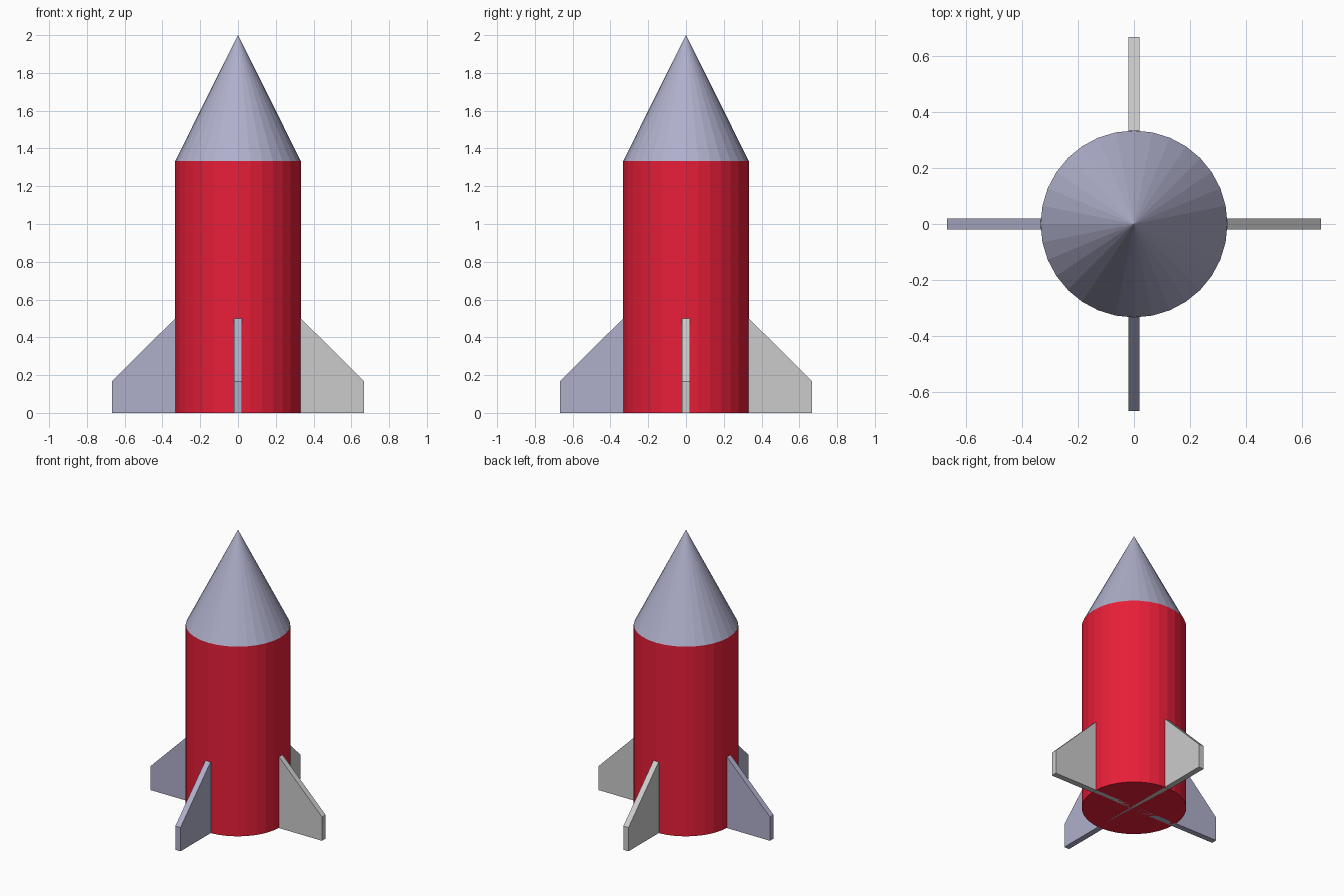
import bpy
import math

if "Cube" in bpy.data.objects:
    bpy.data.objects.remove(bpy.data.objects["Cube"])

R, SIDES = 0.333, 32
BODY_H, TOTAL_H = 1.333, 2.0
FIN_THICK = 0.04


def material(name, rgb):
    mat = bpy.data.materials.new(name)
    mat.diffuse_color = (*rgb, 1.0)
    mat.use_nodes = True
    mat.node_tree.nodes["Principled BSDF"].inputs["Base Color"].default_value = mat.diffuse_color
    return mat


red = material("red", (0.80, 0.013, 0.04))
lilac = material("lilac_grey", (0.43, 0.43, 0.60))

# Body: flat-faced cylinder
bpy.ops.mesh.primitive_cylinder_add(vertices=SIDES, radius=R, depth=BODY_H,
                                    location=(0, 0, BODY_H / 2))
body = bpy.context.object
body.name = "body"
body.data.materials.append(red)

# Nose: pointed cone sitting on the body
nose_h = TOTAL_H - BODY_H
bpy.ops.mesh.primitive_cone_add(vertices=SIDES, radius1=R, radius2=0, depth=nose_h,
                                location=(0, 0, BODY_H + nose_h / 2))
nose = bpy.context.object
nose.name = "nose_cone"
nose.data.materials.append(lilac)


# Fins: swept profile running to the axis, extruded to a thin plate
def add_fin(name, angle, mat):
    profile = [(0, 0), (0.667, 0), (0.667, 0.167), (R, 0.5), (0, 0.5)]
    n = len(profile)
    verts = [(x, y, z) for y in (-FIN_THICK / 2, FIN_THICK / 2) for x, z in profile]
    faces = [list(range(n)), list(range(2 * n - 1, n - 1, -1))]
    faces += [[i, i + n, (i + 1) % n + n, (i + 1) % n] for i in range(n)]
    mesh = bpy.data.meshes.new(name)
    mesh.from_pydata(verts, [], faces)
    fin = bpy.data.objects.new(name, mesh)
    fin.rotation_euler.z = angle
    bpy.context.collection.objects.link(fin)
    if mat:
        mesh.materials.append(mat)


for i, (name, mat) in enumerate([("right_fin", None), ("back_fin", None),
                                 ("left_fin", lilac), ("front_fin", lilac)]):
    add_fin(name, i * math.pi / 2, mat)
